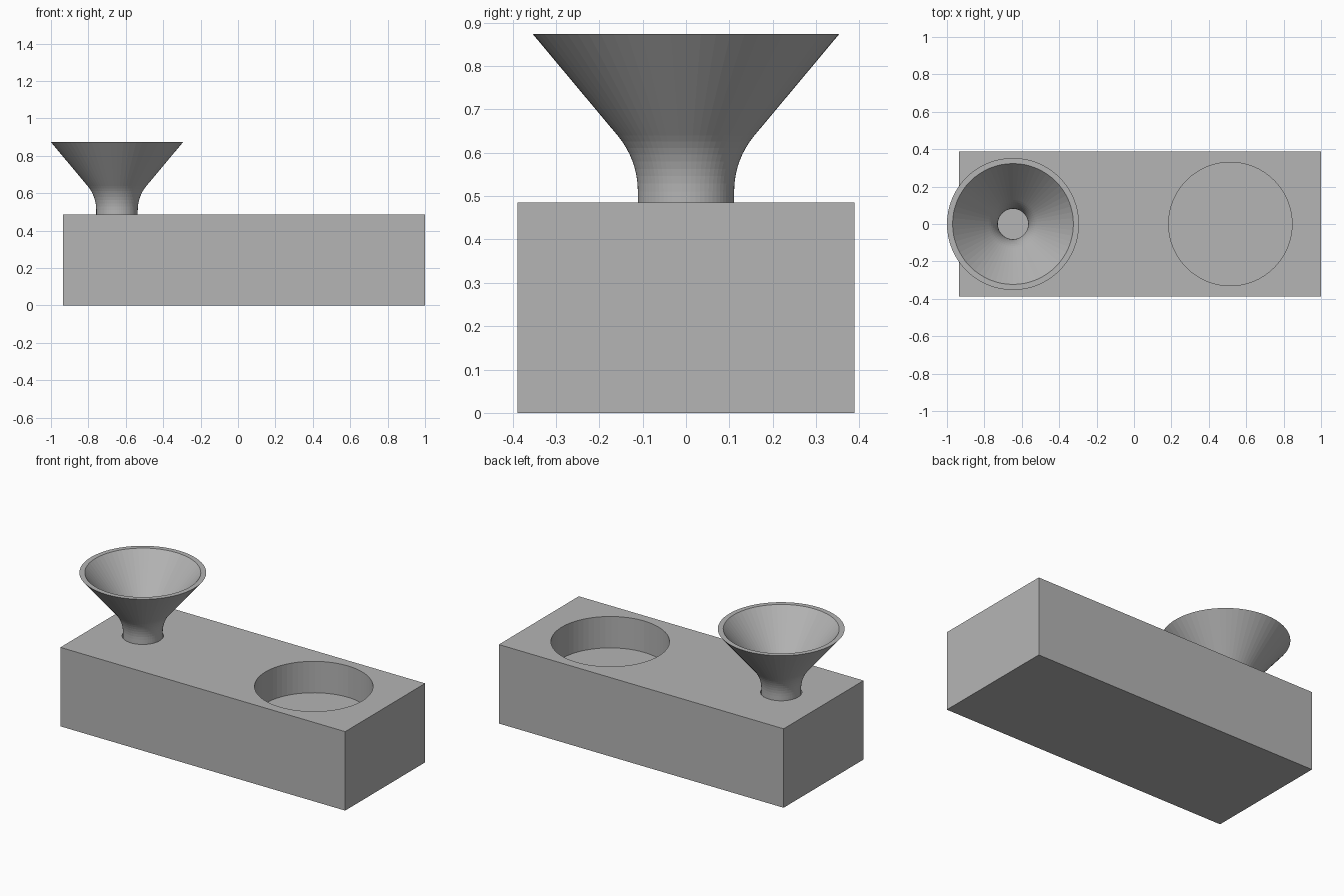
import bpy
import math

if "Cube" in bpy.data.objects:
    bpy.data.objects.remove(bpy.data.objects["Cube"])

SEGMENTS = 64
BLOCK_TOP = 0.485
POCKET_FLOOR = 0.292
FUNNEL_X = -0.647

# Mid grey for every part
grey = bpy.data.materials.new("mid_grey")
grey.diffuse_color = (0.46, 0.46, 0.46, 1)
grey.use_nodes = True
grey.node_tree.nodes["Principled BSDF"].inputs["Base Color"].default_value = grey.diffuse_color


def revolve(name, profile, cx):
    """Spin an open (radius, z) profile around a vertical axis at x = cx."""
    verts, faces = [], []
    n = len(profile)
    for s in range(SEGMENTS):
        a = 2 * math.pi * s / SEGMENTS
        verts += [(r * math.cos(a), r * math.sin(a), z) for r, z in profile]
    for s in range(SEGMENTS):
        t = (s + 1) % SEGMENTS
        for i in range(n - 1):
            faces.append((s * n + i, t * n + i, t * n + i + 1, s * n + i + 1))
    mesh = bpy.data.meshes.new(name)
    mesh.from_pydata(verts, [], faces)
    obj = bpy.data.objects.new(name, mesh)
    obj.location.x = cx
    bpy.context.collection.objects.link(obj)
    return obj


def sink_hole(obj, cx, radius):
    """Cut a round blind hole down to the pocket floor."""
    bpy.ops.mesh.primitive_cylinder_add(vertices=SEGMENTS, radius=radius, depth=0.6,
                                        location=(cx, 0, POCKET_FLOOR + 0.3))
    cutter = bpy.context.object
    cutter.name = "hole_cutter"
    cutter.hide_render = True
    cut = obj.modifiers.new("hole", 'BOOLEAN')
    cut.operation = 'DIFFERENCE'
    cut.solver = 'EXACT'
    cut.object = cutter
    bpy.context.view_layer.objects.active = obj
    bpy.ops.object.modifier_apply(modifier=cut.name)
    bpy.data.objects.remove(cutter)


# Rectangular base block
bpy.ops.mesh.primitive_cube_add(size=1, location=(0.0325, 0, BLOCK_TOP / 2))
block = bpy.context.object
block.name = "base_block"
block.scale = (1.935, 0.776, BLOCK_TOP)
bpy.ops.object.transform_apply(location=False, rotation=False, scale=True)

# Wide round pocket, and a socket slightly looser than the funnel neck
sink_hole(block, 0.515, 0.33)
sink_hole(block, FUNNEL_X, 0.115)

# Funnel: straight neck seated in the socket, tangent flare, straight cone
NECK, FLARE, LEAN, WALL = 0.111, 0.20, math.radians(40), 0.03
outer = [(NECK, POCKET_FLOOR)]
for i in range(9):
    a = LEAN * i / 8
    outer.append((NECK + FLARE * (1 - math.cos(a)), 0.511 + FLARE * math.sin(a)))
outer.append((0.353, 0.873))
inner = [(r - WALL, z) for r, z in reversed(outer)]
funnel = revolve("funnel", outer + inner, FUNNEL_X)

for part in (block, funnel):
    part.data.materials.clear()
    part.data.materials.append(grey)
